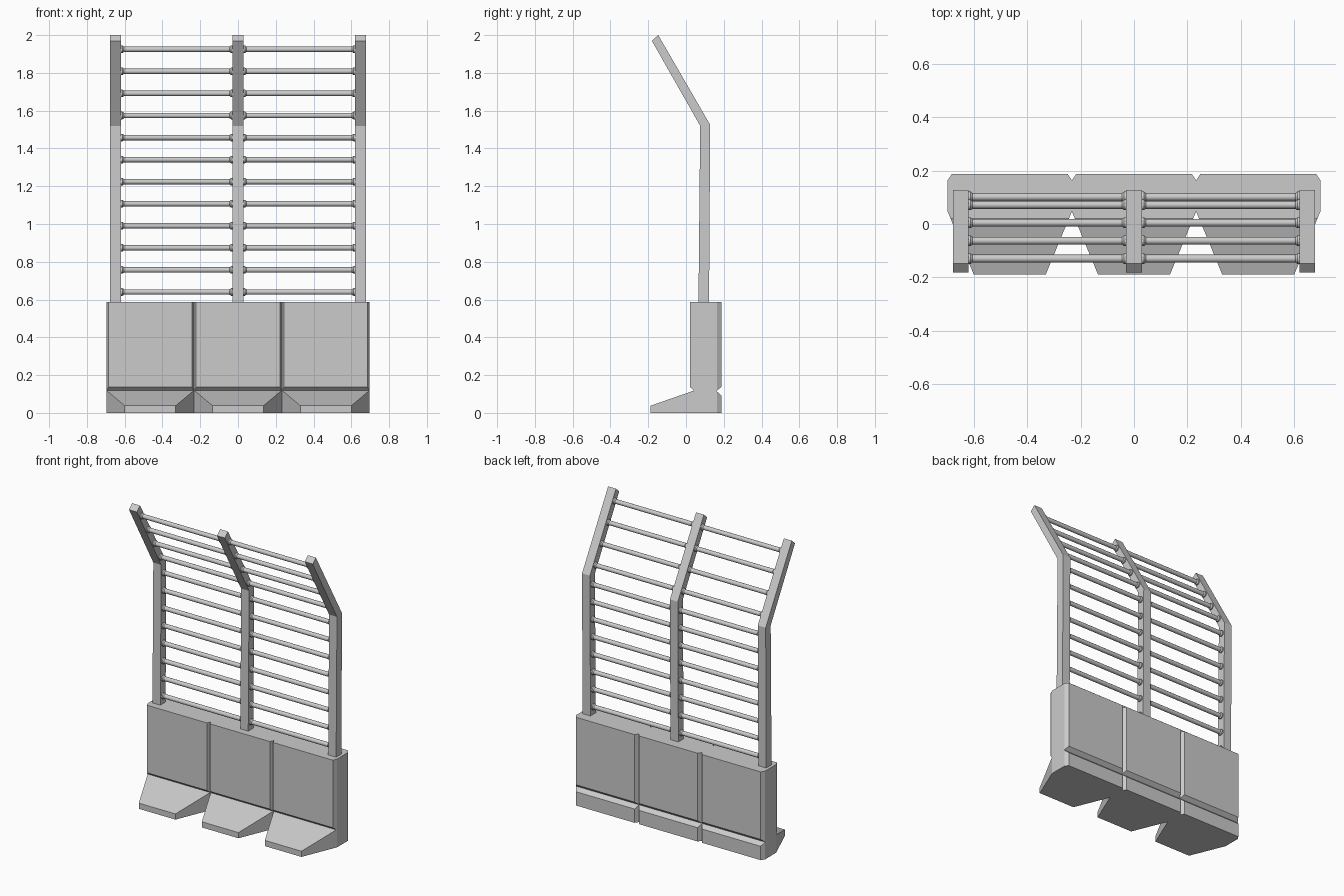
import bpy, bmesh, math
from mathutils import Vector

if "Cube" in bpy.data.objects:
    bpy.data.objects.remove(bpy.data.objects["Cube"])

PITCH = 0.4647          # width of one concrete bay
HALF = PITCH / 2
POST_X = (-0.648, 0, 0.648)
POST_HW = 0.029
BASE_TOP = 0.588


def finish(bm, name):
    bmesh.ops.recalc_face_normals(bm, faces=bm.faces)
    me = bpy.data.meshes.new(name)
    bm.to_mesh(me)
    bm.free()
    ob = bpy.data.objects.new(name, me)
    bpy.context.collection.objects.link(ob)
    return ob


def extrude_profile(bm, profile, x0, x1):
    """Extrude a closed (y, z) outline along x."""
    face = bm.faces.new([bm.verts.new((x0, y, z)) for y, z in profile])
    ext = bmesh.ops.extrude_face_region(bm, geom=[face], use_keep_orig=True)
    moved = [g for g in ext["geom"] if isinstance(g, bmesh.types.BMVert)]
    bmesh.ops.translate(bm, verts=moved, vec=(x1 - x0, 0, 0))
    bmesh.ops.recalc_face_normals(bm, faces=bm.faces)


def trim(bm, p, q):
    """Cut away everything outside the vertical plane through plan points p, q."""
    d = Vector((q[0] - p[0], q[1] - p[1], 0))
    n = Vector((d.y, -d.x, 0)).normalized()
    if n.x * p[0] < 0:
        n = -n
    geom = bm.verts[:] + bm.edges[:] + bm.faces[:]
    cut = bmesh.ops.bisect_plane(bm, geom=geom, plane_co=(p[0], p[1], 0),
                                 plane_no=n, clear_outer=True, dist=1e-6)
    edges = [e for e in cut["geom_cut"] if isinstance(e, bmesh.types.BMEdge)]
    bmesh.ops.holes_fill(bm, edges=edges, sides=0)


# Concrete base: three bays with tapered feet, undercuts and V joints
BASE_PROFILE = [(-0.188, 0), (0.187, 0), (0.187, 0.092), (0.162, 0.115),
                (0.187, 0.138), (0.187, BASE_TOP), (0.02, BASE_TOP),
                (0.02, 0.138), (0.042, 0.118), (-0.188, 0.038)]
bm = bmesh.new()
extrude_profile(bm, BASE_PROFILE, -HALF, HALF)
for s in (-1, 1):
    trim(bm, (s * HALF, 0.047), (s * 0.135, -0.188))         # foot taper / front joint
    trim(bm, (s * HALF, 0.163), (s * (HALF - 0.016), 0.187))  # back joint
bay = bm.faces[:] + bm.edges[:] + bm.verts[:]
for s in (-1, 1):
    dup = bmesh.ops.duplicate(bm, geom=bay)["geom"]
    bmesh.ops.translate(bm, vec=(s * PITCH, 0, 0),
                        verts=[g for g in dup if isinstance(g, bmesh.types.BMVert)])
# remove hidden walls between the bays and weld them together
hidden = [f for f in bm.faces
          if all(abs(abs(v.co.x) - HALF) < 1e-4 for v in f.verts)]
bmesh.ops.delete(bm, geom=hidden, context='FACES')
bmesh.ops.remove_doubles(bm, verts=bm.verts, dist=1e-4)
finish(bm, "concrete_base")

# Bent square posts
POST_PROFILE = [(0.066, BASE_TOP - 0.004), (0.122, BASE_TOP - 0.004),
                (0.128, 1.525), (-0.147, 2.0), (-0.181, 1.97), (0.075, 1.52)]
for x, side in zip(POST_X, ("left", "middle", "right")):
    bm = bmesh.new()
    extrude_profile(bm, POST_PROFILE, x - POST_HW, x + POST_HW)
    finish(bm, f"post_{side}")


# Round rungs with small flared weld collars at both ends
def post_centre_y(z):
    if z < 1.522:
        return 0.094 + (z - 0.588) / 0.934 * 0.0075
    return 0.1015 - (z - 1.522) / 0.463 * 0.2655


def rung(name, x0, x1, z):
    sides, y = 12, post_centre_y(z)
    sections = [(x0, 0.02), (x0 + 0.009, 0.02), (x0 + 0.016, 0.0145),
                (x1 - 0.016, 0.0145), (x1 - 0.009, 0.02), (x1, 0.02)]
    bm = bmesh.new()
    rings = []
    for x, r in sections:
        angles = [2 * math.pi * i / sides for i in range(sides)]
        rings.append([bm.verts.new((x, y + r * math.cos(a), z + r * math.sin(a)))
                      for a in angles])
    for a, b in zip(rings, rings[1:]):
        for i in range(sides):
            j = (i + 1) % sides
            bm.faces.new((a[i], a[j], b[j], b[i]))
    bm.faces.new(rings[0])
    bm.faces.new(rings[-1])
    ob = finish(bm, name)
    ob.data.shade_smooth()
    ob.data.set_sharp_from_angle(angle=math.radians(35))


for row in range(12):
    z = 0.64 + row * 0.1168
    for a, b, side in zip(POST_X, POST_X[1:], ("left", "right")):
        rung(f"rung_{side}_{row + 1}", a + POST_HW - 0.001, b - POST_HW + 0.001, z)
